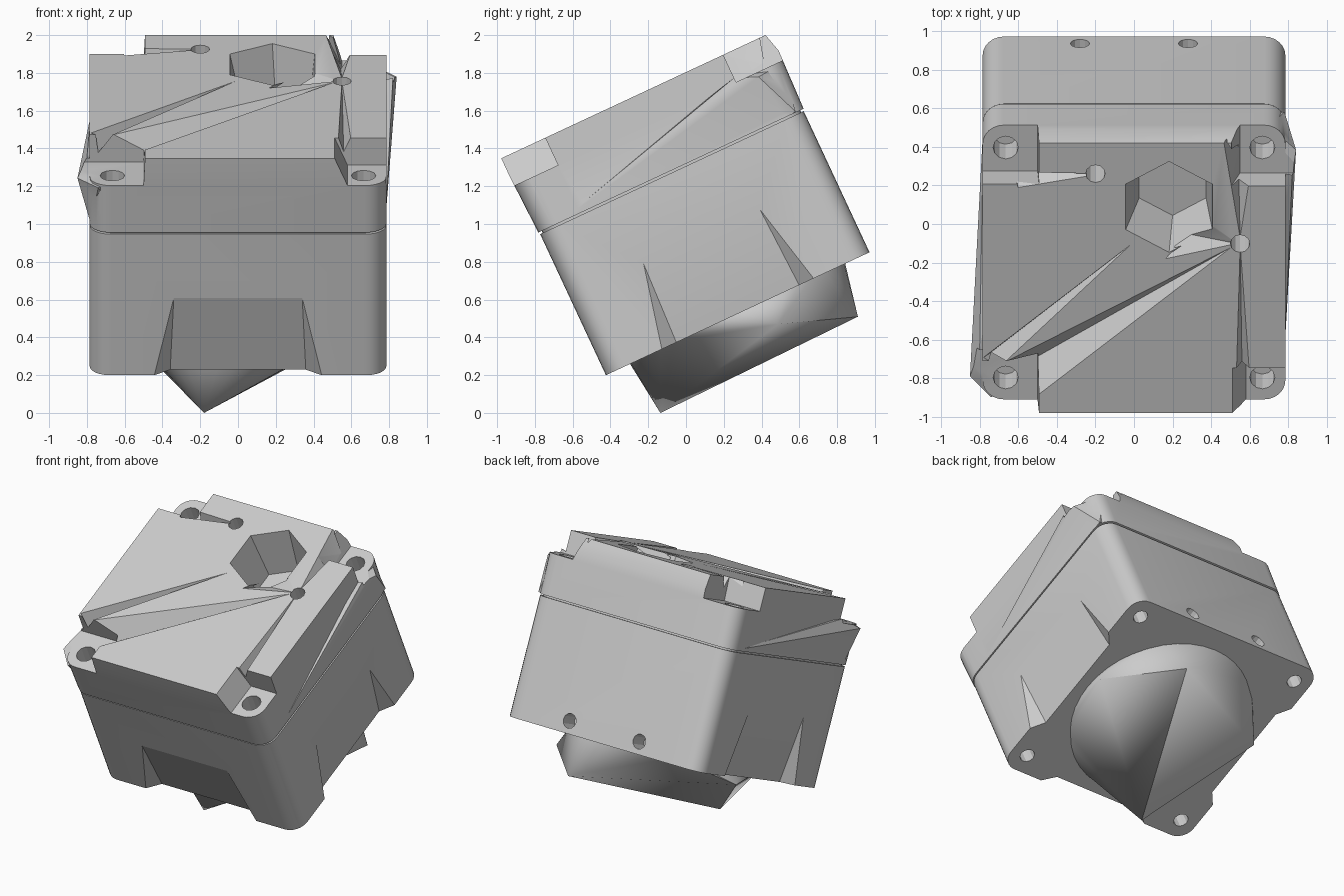
import bpy, bmesh
from math import cos, sin, pi, radians
from mathutils import Vector, Matrix

if "Cube" in bpy.data.objects:
    bpy.data.objects.remove(bpy.data.objects["Cube"], do_unlink=True)

TILT = radians(25)      # the whole housing leans back
MID = 0.47              # centre of the housing along its depth
TOP, EAR, SEAM, BASE = 1.635, 1.475, 1.19, 0.36

grey = bpy.data.materials.new("plain grey")
grey.use_nodes = True
colour = (0.6, 0.6, 0.6, 1)
grey.diffuse_color = colour
grey.node_tree.nodes["Principled BSDF"].inputs["Base Color"].default_value = colour


def hull(name, points):
    """Convex solid around the points."""
    bm = bmesh.new()
    for p in points:
        bm.verts.new(p)
    res = bmesh.ops.convex_hull(bm, input=bm.verts)
    junk = {g for g in res["geom_interior"] + res["geom_unused"] if isinstance(g, bmesh.types.BMVert)}
    bmesh.ops.delete(bm, geom=list(junk), context="VERTS")
    bmesh.ops.dissolve_limit(bm, angle_limit=0.005, verts=bm.verts, edges=bm.edges)
    bmesh.ops.recalc_face_normals(bm, faces=bm.faces)
    mesh = bpy.data.meshes.new(name)
    bm.to_mesh(mesh)
    bm.free()
    mesh.materials.append(grey)
    ob = bpy.data.objects.new(name, mesh)
    ob.rotation_euler.x = TILT
    bpy.context.collection.objects.link(ob)
    return ob


def ring(x, y, z, r, n=12):
    return [Vector((x + r * sin(2 * pi * i / n), y + r * cos(2 * pi * i / n), z)) for i in range(n)]


def block(x0, x1, y0, y1, z0, z1):
    return [(x, y, z) for x in (x0, x1) for y in (y0, y1) for z in (z0, z1)]


def slab(x, y0, y1, z, r=0.11):
    """Outline of a rectangle with rounded corners."""
    return [p for sx in (-1, 1) for cy in (y0 + r, y1 - r) for p in ring(sx * (x - r), cy, z, r, 24)]


def combine(target, tool, operation):
    mod = target.modifiers.new(operation, "BOOLEAN")
    mod.operation, mod.solver, mod.object = operation, "EXACT", tool
    bpy.context.view_layer.objects.active = target
    bpy.ops.object.modifier_apply(modifier=mod.name)
    bpy.data.objects.remove(tool, do_unlink=True)


def cut(target, points):
    combine(target, hull("cutter", points), "DIFFERENCE")


def hole(target, x, y, z0, z1, r, n=12):
    cut(target, ring(x, y, z0, r, n) + ring(x, y, z1, r, n))


# Lower housing with a rounded outline
body = hull("lower_housing", slab(0.785, -0.3, 1.24, BASE) + slab(0.785, -0.3, 1.24, SEAM - 0.006))

# Sloping recesses low on the front and both sides
for angle, half in ((-pi / 2, 0.77), (0, 0.785), (pi, 0.785)):
    turn = Matrix.Translation((0, MID, 0)) @ Matrix.Rotation(angle, 4, "Z")
    pts = []
    for s in (-1, 1):
        for d, u, z in ((0, 0.34, 0.81), (0.1, 0.34, 0.81), (-0.075, 0.36, 0.33),
                        (0, 0.45, 0.33), (0.1, 0.45, 0.33)):
            pts.append(turn @ Vector((half + d, s * u, z)))
    cut(body, pts)

# Screw holes under the legs and in the back wall
for x in (-0.66, 0.66):
    for y in (-0.17, 1.11):
        hole(body, x, y, BASE - 0.1, BASE + 0.2, 0.05)
for x in (-0.28, 0.28):
    cut(body, [(x + p.x, y, 0.445 + p.y) for y in (1.1, 1.4) for p in ring(0, 0, 0, 0.05)])

# Faceted spout below
spout = hull("bottom_spout", ring(0, MID, BASE + 0.01, 0.63, 40) + [
    (-0.18, -0.123, 0.057), (0.31, 1.04, 0.077), (0.7, 0.64, 0.22), (-0.69, 0.59, 0.3)])

# Thin neck that leaves a seam line under the lid
neck = hull("seam_neck", slab(0.77, -0.285, 1.225, SEAM - 0.02) + slab(0.77, -0.285, 1.225, SEAM + 0.02))

# Lid, narrowing slightly at the top back edge
lid = hull("lid", slab(0.785, -0.305, 1.245, SEAM + 0.006) + slab(0.785, -0.317, 1.255, 1.53)
           + slab(0.785, -0.317, 1.227, TOP))

# Flared corners of the lid on opposite sides
flares = {
    "left_flare": [(0.78, -0.17, 1.2), (0.78, 1.2, 1.2), (0.84, 1.1, 1.45), (0.82, 0.98, 1.5),
                   (0.7, 1.24, 1.46), (0.6, -0.1, 1.25), (0.6, 1.2, 1.2), (0.6, 1.1, 1.46)],
    "right_flare": [(-0.78, -0.2, 1.2), (-0.78, 1.15, 1.2), (-0.85, -0.19, 1.46), (-0.8, -0.02, 1.5),
                    (-0.74, -0.31, 1.46), (-0.6, 1.1, 1.25), (-0.6, -0.2, 1.2), (-0.6, -0.2, 1.46)],
}
for name, pts in flares.items():
    combine(lid, hull(name, pts), "UNION")

# Notched corners with screw ears
for s, y0, y1, slant in ((-1, -0.6, -0.02, 0), (1, -0.6, -0.06, 0.08),
                         (-1, 0.99, 1.5, 0), (1, 0.98, 1.5, 0.05)):
    edge = block(s * (0.5 + slant), s, y0, y1, EAR, EAR) + block(s * 0.49, s, y0, y1, TOP + 0.05, TOP + 0.05)
    cut(lid, edge)
    hole(lid, s * 0.665, -0.19 if y0 < 0 else 1.125, EAR - 0.18, EAR + 0.1, 0.065)

# Tapering grooves: (shallow tip, two rim ends, deep end)
grooves = [
    ((0.52, 0.64), (-0.66, -0.02), (-0.5, -0.22), (-0.6, -0.12, 1.5)),
    ((0.0, 0.66), (-0.78, 0.0), (-0.7, -0.06), (-0.74, -0.02, 1.53)),
    ((-0.16, 1.05), (-0.6, 0.97), (-0.6, 1.06), (-0.62, 1.03, 1.53)),
    ((0.55, 0.66), (0.53, -0.1), (0.6, -0.1), (0.56, -0.1, 1.55)),
    ((0.55, 0.68), (0.46, 1.26), (0.6, 1.02), (0.54, 1.16, 1.5)),
    ((0.54, 0.65), (0.16, 0.56), (0.42, 0.75), (0.26, 0.68, 1.57)),
]
for tip, a, b, deep in grooves:
    cut(lid, [(*tip, TOP + 0.002), (*a, TOP + 0.002), (*b, TOP + 0.002), deep,
              (*tip, TOP + 0.03), (*a, TOP + 0.03), (*b, TOP + 0.03)])

# Six-sided opening and two small screw holes in the lid
cut(lid, ring(0.18, 0.86, TOP + 0.03, 0.265, 6) + ring(0.2, 0.86, 1.31, 0.2, 6))
hole(lid, 0.55, 0.65, 1.4, TOP + 0.1, 0.05)
hole(lid, -0.2, 1.05, 1.4, TOP + 0.1, 0.05)

# Smooth rounded edges, crisp corners
for ob in (body, spout, neck, lid):
    bpy.ops.object.select_all(action="DESELECT")
    ob.select_set(True)
    bpy.context.view_layer.objects.active = ob
    bpy.ops.object.shade_smooth_by_angle(angle=radians(28))
